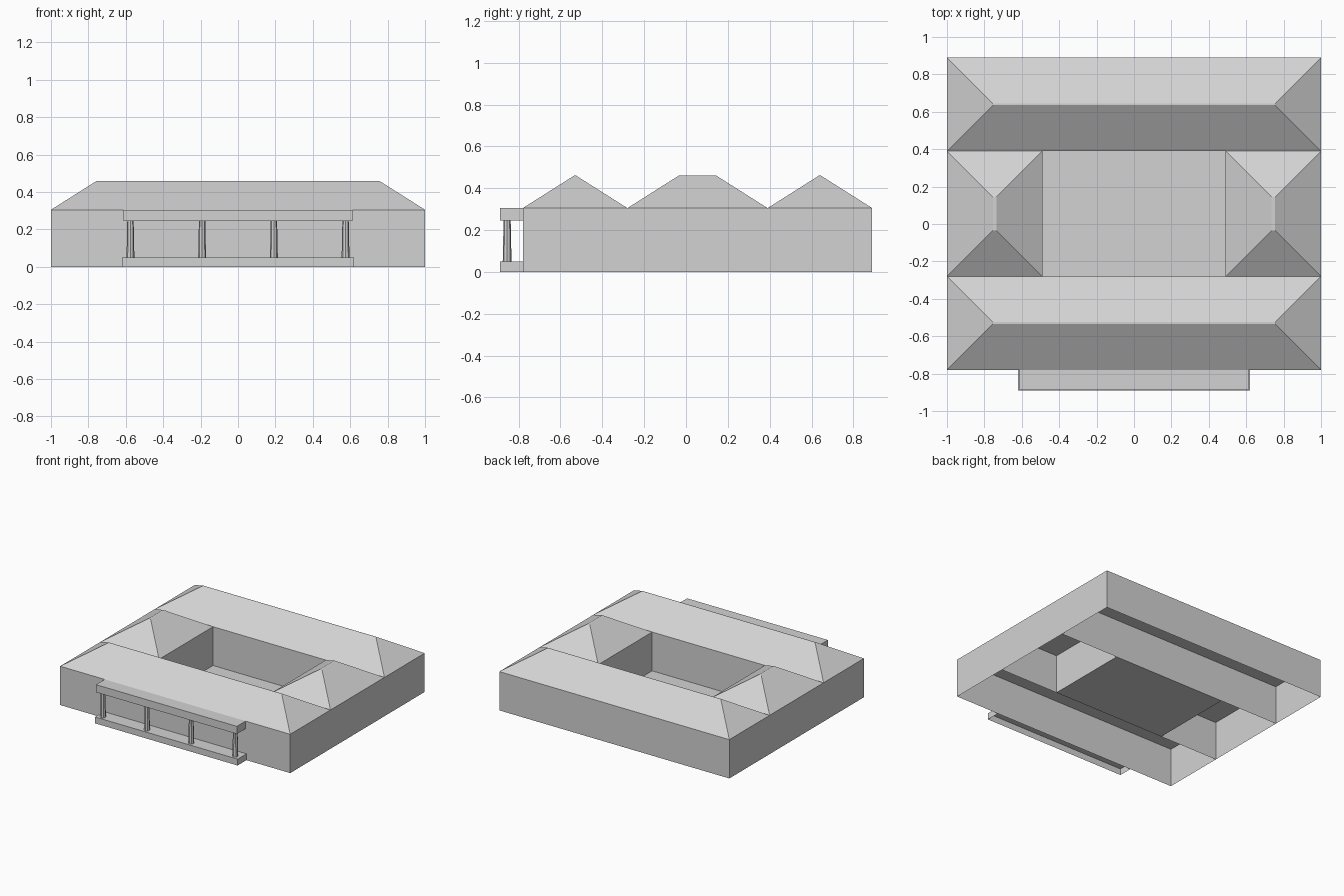
import bpy, bmesh

cube = bpy.data.objects.get("Cube")
if cube:
    bpy.data.objects.remove(cube, do_unlink=True)

# One plain stone colour
stone = bpy.data.materials.new("light_grey_stone")
stone.use_nodes = True
grey = (0.65, 0.65, 0.65, 1)
stone.diffuse_color = grey
stone.node_tree.nodes["Principled BSDF"].inputs["Base Color"].default_value = grey

EAVES, RIDGE = 0.305, 0.46


def finish(name, bm):
    bmesh.ops.recalc_face_normals(bm, faces=bm.faces)
    mesh = bpy.data.meshes.new(name)
    bm.to_mesh(mesh)
    bm.free()
    mesh.materials.append(stone)
    obj = bpy.data.objects.new(name, mesh)
    bpy.context.collection.objects.link(obj)
    return obj


def block(name, x, y, z, inset=0.0, skip=()):
    """Box over three ranges; top pulled in by inset, faces in skip left open."""
    bm = bmesh.new()
    rings = []
    for height, d in ((z[0], 0), (z[1], inset)):
        x0, x1, y0, y1 = x[0] + d, x[1] - d, y[0] + d, y[1] - d
        rings.append([bm.verts.new((px, py, height))
                      for px, py in ((x0, y0), (x1, y0), (x1, y1), (x0, y1))])
    low, high = rings
    for i in range(4):
        j = (i + 1) % 4
        bm.faces.new((low[i], low[j], high[j], high[i]))
    if "top" not in skip:
        bm.faces.new(high)
    if "bottom" not in skip:
        bm.faces.new(low[::-1])
    return finish(name, bm)


# Four wings around the courtyard: open-bottomed walls under hipped roofs
wings = {
    "front_wing": ((-1, 1), (-0.78, -0.28)),
    "back_wing": ((-1, 1), (0.39, 0.89)),
    "right_wing": ((-1, -0.49), (-0.28, 0.39)),
    "left_wing": ((0.49, 1), (-0.28, 0.39)),
}
for name, (x, y) in wings.items():
    block(name + "_walls", x, y, (0, EAVES), skip=("top", "bottom"))
    block(name + "_roof", x, y, (EAVES, RIDGE), inset=0.245)

# Courtyard floor
bm = bmesh.new()
bm.faces.new([bm.verts.new(p) for p in
              ((-0.49, -0.28, 0), (0.49, -0.28, 0), (0.49, 0.39, 0), (-0.49, 0.39, 0))])
finish("courtyard_floor", bm)

# Portico: base, lintel and tapered columns
block("portico_base", (-0.62, 0.62), (-0.89, -0.78), (0, 0.05), skip=("bottom",))
block("portico_lintel", (-0.612, 0.612), (-0.888, -0.78), (0.245, EAVES))
for i, x in enumerate((-0.575, -0.192, 0.192, 0.575)):
    bm = bmesh.new()
    bmesh.ops.create_cone(bm, cap_ends=True, segments=8, radius1=0.021,
                          radius2=0.017, depth=0.195)
    bmesh.ops.translate(bm, verts=bm.verts, vec=(x, -0.855, 0.1475))
    finish(f"portico_column_{i + 1}", bm)
